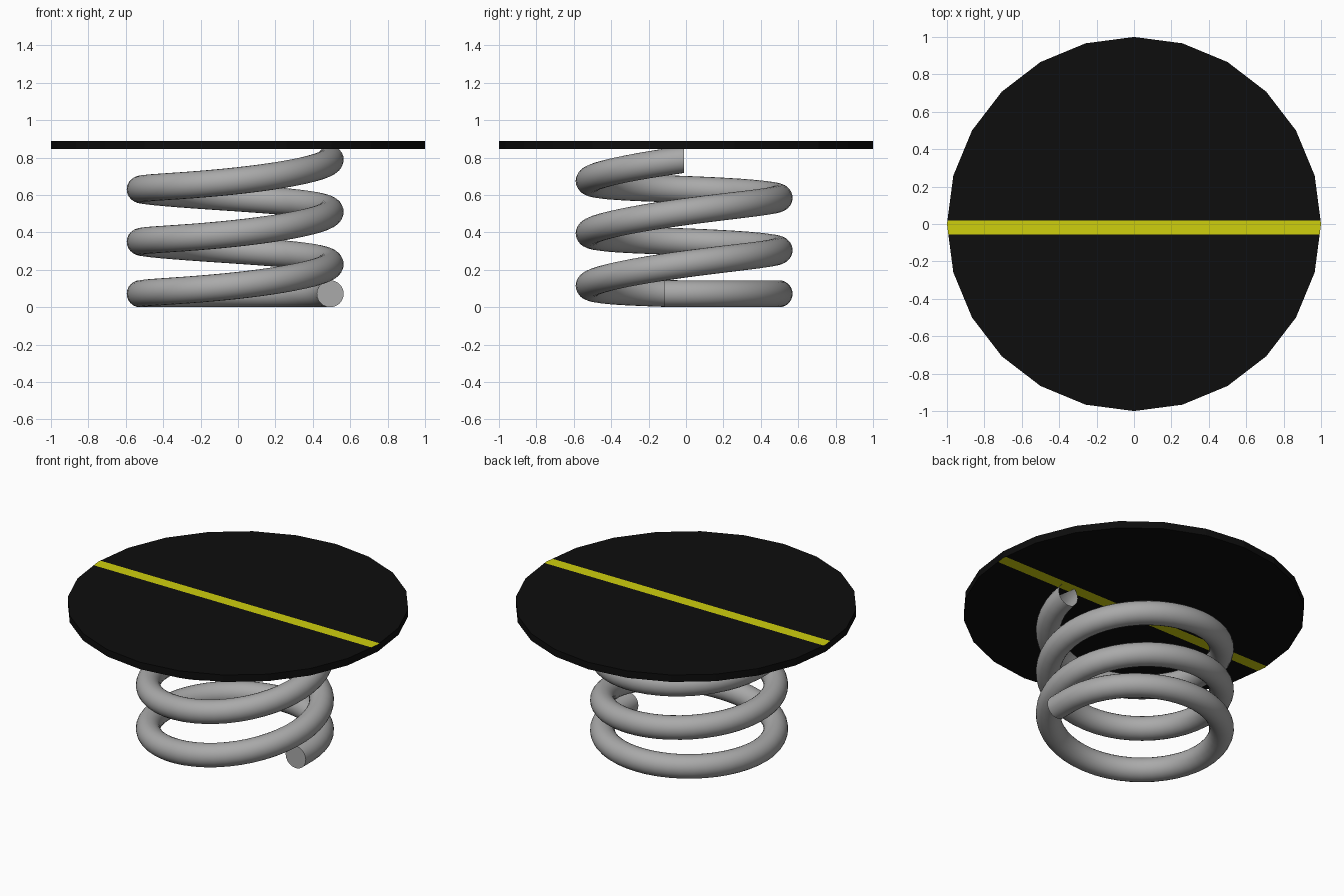
import bpy, bmesh, math
from mathutils import Vector

if "Cube" in bpy.data.objects:
    bpy.data.objects.remove(bpy.data.objects["Cube"])


def material(name, rgb):
    m = bpy.data.materials.new(name)
    m.diffuse_color = (*rgb, 1.0)
    m.use_nodes = True
    m.node_tree.nodes["Principled BSDF"].inputs["Base Color"].default_value = m.diffuse_color
    return m


def make_object(name, bm, mats):
    me = bpy.data.meshes.new(name)
    bm.to_mesh(me)
    bm.free()
    for m in mats:
        me.materials.append(m)
    ob = bpy.data.objects.new(name, me)
    bpy.context.collection.objects.link(ob)
    return ob


black = material("black", (0.004, 0.004, 0.004))
yellow = material("yellow", (0.62, 0.62, 0.004))
grey = material("steel grey", (0.4, 0.4, 0.4))

# Round top plate with a stripe cut into its upper and lower faces
Z0, Z1 = 0.845, 0.89
S0, S1 = -0.055, 0.02
bm = bmesh.new()
bmesh.ops.create_cone(bm, cap_ends=True, segments=24, radius1=1, radius2=1, depth=Z1 - Z0)
bmesh.ops.translate(bm, verts=bm.verts, vec=(0, 0, (Z0 + Z1) / 2))
for y in (S0, S1):
    bmesh.ops.bisect_plane(bm, geom=bm.verts[:] + bm.edges[:] + bm.faces[:],
                           plane_co=(0, y, 0), plane_no=(0, 1, 0), dist=1e-5)
bm.normal_update()
for f in bm.faces:
    if abs(f.normal.z) > 0.5 and S0 < f.calc_center_median().y < S1:
        f.material_index = 1
make_object("top_plate", bm, [black, yellow])

# Coil spring: straight tail, flat first half turn, then a rising helix
CX, CY, R, TUBE, SIDES, STEPS = -0.015, -0.01, 0.508, 0.072, 24, 48


def height(a):
    z = (-0.065 + 0.28 * a / math.tau + 0.01 * math.cos(a)
         + 0.025 * math.sin(a) + 0.005 * math.cos(2 * a))
    return max(0.072, z)


path = [Vector((CX + R, y, 0.072)) for y in (-0.115, -0.06)]
for i in range(3 * STEPS + 1):
    a = math.tau * i / STEPS
    path.append(Vector((CX + R * math.cos(a), CY + R * math.sin(a), height(a))))

bm = bmesh.new()
rings = []
for i, p in enumerate(path):
    t = path[min(i + 1, len(path) - 1)] - path[max(i - 1, 0)]
    if i in (0, len(path) - 1):
        t = Vector((0, 1, 0))          # ends are cut square
    t.normalize()
    side = Vector((t.y, -t.x, 0)).normalized()
    up = side.cross(t)
    rings.append([bm.verts.new(p + TUBE * (math.cos(b) * side + math.sin(b) * up))
                  for b in (math.tau * k / SIDES for k in range(SIDES))])
for r0, r1 in zip(rings, rings[1:]):
    for k in range(SIDES):
        n = (k + 1) % SIDES
        bm.faces.new((r0[k], r0[n], r1[n], r1[k]))
# Lower end is capped, upper end is left open
bm.faces.new(rings[0])
bmesh.ops.recalc_face_normals(bm, faces=bm.faces)
spring = make_object("coil_spring", bm, [grey])

bpy.context.view_layer.objects.active = spring
spring.select_set(True)
bpy.ops.object.shade_smooth_by_angle(angle=math.radians(40))
